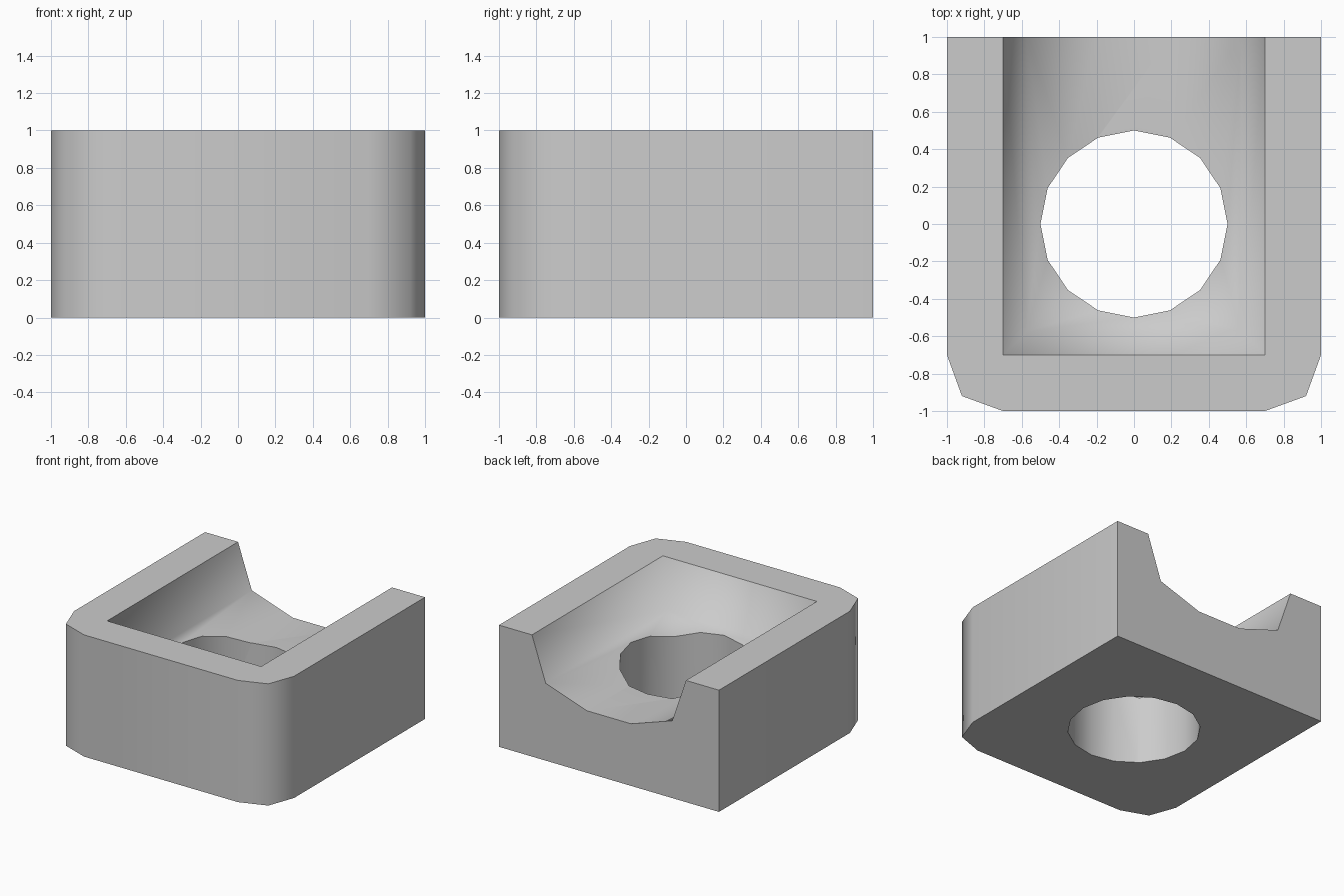
import bpy, bmesh, math

if "Cube" in bpy.data.objects:
    bpy.data.objects.remove(bpy.data.objects["Cube"])


def loft(name, rings):
    """Closed solid through a list of equal-length 3D rings, bottom to top."""
    bm = bmesh.new()
    vs = [[bm.verts.new(p) for p in r] for r in rings]
    n = len(rings[0])
    bm.faces.new(vs[0][::-1])
    bm.faces.new(vs[-1])
    for a, b in zip(vs, vs[1:]):
        for i in range(n):
            j = (i + 1) % n
            bm.faces.new((a[i], a[j], b[j], b[i]))
    bmesh.ops.recalc_face_normals(bm, faces=bm.faces)
    me = bpy.data.meshes.new(name)
    bm.to_mesh(me)
    bm.free()
    ob = bpy.data.objects.new(name, me)
    bpy.context.collection.objects.link(ob)
    return ob


def prism(name, outline, z0, z1):
    return loft(name, [[(x, y, z) for x, y in outline] for z in (z0, z1)])


# Block with rounded front corners
right = [(0.7, -1), (0.92, -0.92), (1, -0.7), (1, 1)]
outline = right + [(-x, y) for x, y in reversed(right)]
block = prism("socket_block", outline, 0, 1)

# Dished channel, open at the back: half width and height per level
levels = [(0.2, 0.51), (0.575, 0.635), (0.7, 1.0), (0.7, 1.2)]
channel = loft("channel_cutter",
               [[(-w, -w, z), (w, -w, z), (w, 1.2, z), (-w, 1.2, z)] for w, z in levels])

# Sixteen-sided through hole
circle = [(0.5 * math.cos(i * math.pi / 8), 0.5 * math.sin(i * math.pi / 8)) for i in range(16)]
hole = prism("hole_cutter", circle, -0.2, 1.2)

for cutter in (channel, hole):
    mod = block.modifiers.new(cutter.name, 'BOOLEAN')
    mod.operation = 'DIFFERENCE'
    mod.solver = 'EXACT'
    mod.object = cutter

# Apply the cuts and remove the cutters
deps = bpy.context.evaluated_depsgraph_get()
mesh = bpy.data.meshes.new_from_object(block.evaluated_get(deps))
block.modifiers.clear()
block.data = mesh
for cutter in (channel, hole):
    bpy.data.objects.remove(cutter)

# Smooth shading; keep corners sharp except inside the dish
bm = bmesh.new()
bm.from_mesh(mesh)
for f in bm.faces:
    f.smooth = True
for e in bm.edges:
    in_dish = all(0.1 < f.normal.z < 0.99 for f in e.link_faces)
    e.smooth = in_dish or e.calc_face_angle(0) < math.radians(58)
bm.to_mesh(mesh)
bm.free()
